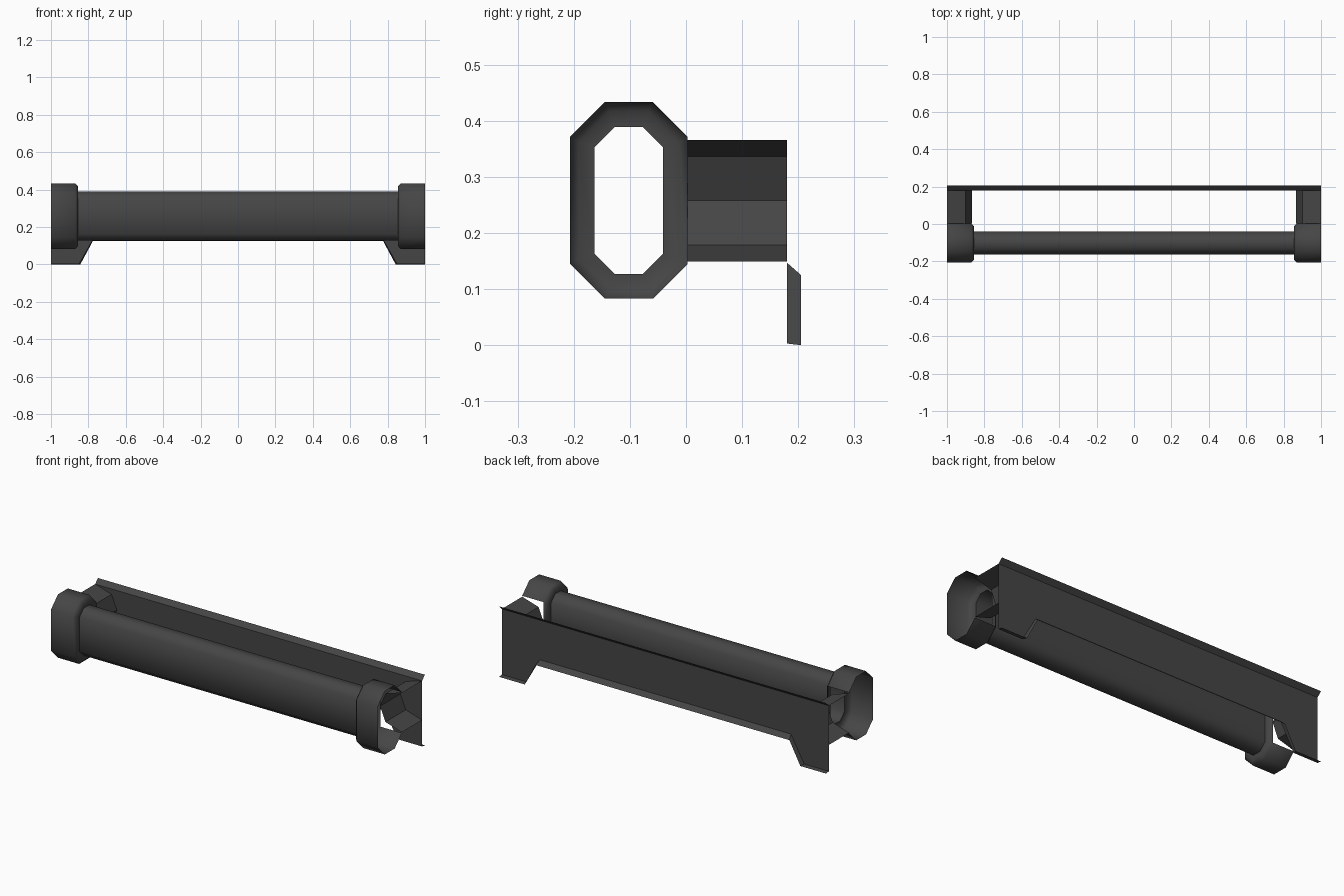
import bpy, bmesh, math

if "Cube" in bpy.data.objects:
    bpy.data.objects.remove(bpy.data.objects["Cube"])

dark = bpy.data.materials.new("dark_grey")
dark.diffuse_color = (0.06, 0.06, 0.06, 1)
dark.use_nodes = True
dark.node_tree.nodes["Principled BSDF"].inputs["Base Color"].default_value = dark.diffuse_color


def make(name, verts, faces, smooth=None):
    me = bpy.data.meshes.new(name)
    me.from_pydata(verts, [], faces)
    bm = bmesh.new()
    bm.from_mesh(me)
    bmesh.ops.recalc_face_normals(bm, faces=bm.faces)
    bm.to_mesh(me)
    bm.free()
    me.materials.append(dark)
    ob = bpy.data.objects.new(name, me)
    bpy.context.collection.objects.link(ob)
    if smooth:
        bpy.ops.object.select_all(action='DESELECT')
        ob.select_set(True)
        bpy.context.view_layer.objects.active = ob
        bpy.ops.object.shade_smooth_by_angle(angle=math.radians(smooth))
    return ob


def octagon(x, hy, hz, c, cy=-0.102, cz=0.258):
    # Stretched octagon; the edge from index 0 to 1 is the back (+y) wall
    p = [(hy, -hz + c), (hy, hz - c), (hy - c, hz), (-hy + c, hz),
         (-hy, hz - c), (-hy, -hz + c), (-hy + c, -hz), (hy - c, -hz)]
    return [(x, cy + y, cz + z) for y, z in p]


def bridge(a, b, n, closed=True, skip=()):
    return [(a + i, a + (i + 1) % n, b + (i + 1) % n, b + i)
            for i in range(n if closed else n - 1) if i not in skip]


# Long open octagonal bar
inner = (0.061, 0.131, 0.036)
make("bar_tube", octagon(-0.855, *inner) + octagon(0.855, *inner),
     bridge(0, 8, 8), 50)

for side, s in (("left", -1), ("right", 1)):
    # End collar: open outer end, open back wall leading into the bracket
    verts = (octagon(s, 0.105, 0.175, 0.062) + octagon(s * 0.87, 0.105, 0.175, 0.062)
             + octagon(s * 0.855, 0.089, 0.159, 0.055) + octagon(s * 0.855, *inner))
    faces = bridge(0, 8, 8, skip=(0,)) + bridge(8, 16, 8) + bridge(16, 24, 8)
    make(side + "_collar", verts, faces, 50)

    # Folded bracket joining collar and back plate
    prof = [(1, 0.366), (0.9, 0.336), (0.867, 0.258), (0.9, 0.179), (1, 0.149)]
    verts = [(s * x, y, z) for y in (0.003, 0.18) for x, z in prof]
    make(side + "_bracket", verts, bridge(0, 5, 5, closed=False))

# Back plate with two feet, and a lip turned backwards along top and bottom
half_front = [(1, 0.366), (1, 0.003), (0.85, 0.003), (0.768, 0.147)]
half_rear = [(1, 0.39), (1, 0), (0.843, 0), (0.776, 0.125)]


def outline(half, y):
    return [(x, y, z) for x, z in half] + [(-x, y, z) for x, z in reversed(half)]


make("back_plate", outline(half_front, 0.18) + outline(half_rear, 0.205),
     [tuple(range(8))] + bridge(0, 8, 8, skip=(0, 6)))
